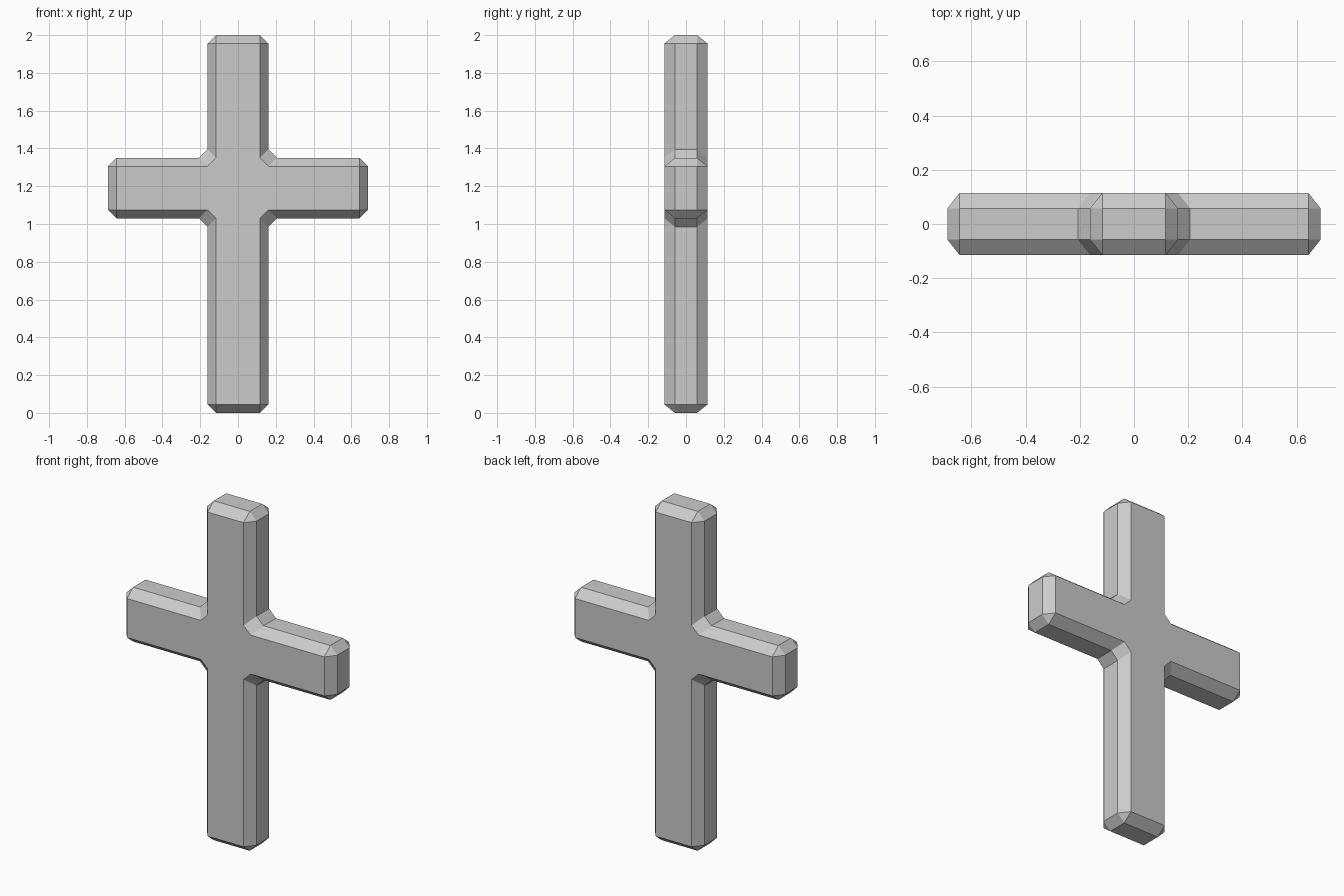
import bpy, bmesh
from mathutils import Vector

if "Cube" in bpy.data.objects:
    bpy.data.objects.remove(bpy.data.objects["Cube"])

W, A = 0.162, 0.688          # half widths of post and arms
Z0, Z1, TOP = 1.03, 1.35, 2.0
C = 0.045                    # chamfer in the front plane
Y_SIDE, Y_FACE = 0.058, 0.115

# cross outline, counter-clockwise seen from the front
half = [(W, 0), (W, Z0), (A, Z0), (A, Z1), (W, Z1), (W, TOP)]
outline = [Vector(p) for p in half + [(-x, z) for x, z in reversed(half)]]

# chamfered outline for the sides, and inset outline for the front and back
side, face = [], []
for i, p in enumerate(outline):
    d_in = (p - outline[i - 1]).normalized()
    d_out = (outline[(i + 1) % len(outline)] - p).normalized()
    side += [p - C * d_in, p + C * d_out]
    if d_in.cross(d_out) > 0:                      # outer corner
        face += [p + C * (d_out - d_in)] * 2
    else:                                          # inner corner
        face += [p - C * d_out, p + C * d_in]

# stack the four rings from front to back and bridge them
bm = bmesh.new()
rings = [[bm.verts.new((p.x, y, p.y)) for p in pts]
         for pts, y in ((face, -Y_FACE), (side, -Y_SIDE), (side, Y_SIDE), (face, Y_FACE))]
n = len(side)
for a, b in zip(rings, rings[1:]):
    for i in range(n):
        j = (i + 1) % n
        bm.faces.new((a[i], b[i], b[j], a[j]))
bm.faces.new(rings[0])
bm.faces.new(rings[-1][::-1])
bmesh.ops.remove_doubles(bm, verts=bm.verts[:], dist=1e-5)
bmesh.ops.recalc_face_normals(bm, faces=bm.faces[:])

mesh = bpy.data.meshes.new("cross")
bm.to_mesh(mesh)
bm.free()
bpy.context.collection.objects.link(bpy.data.objects.new("cross", mesh))
